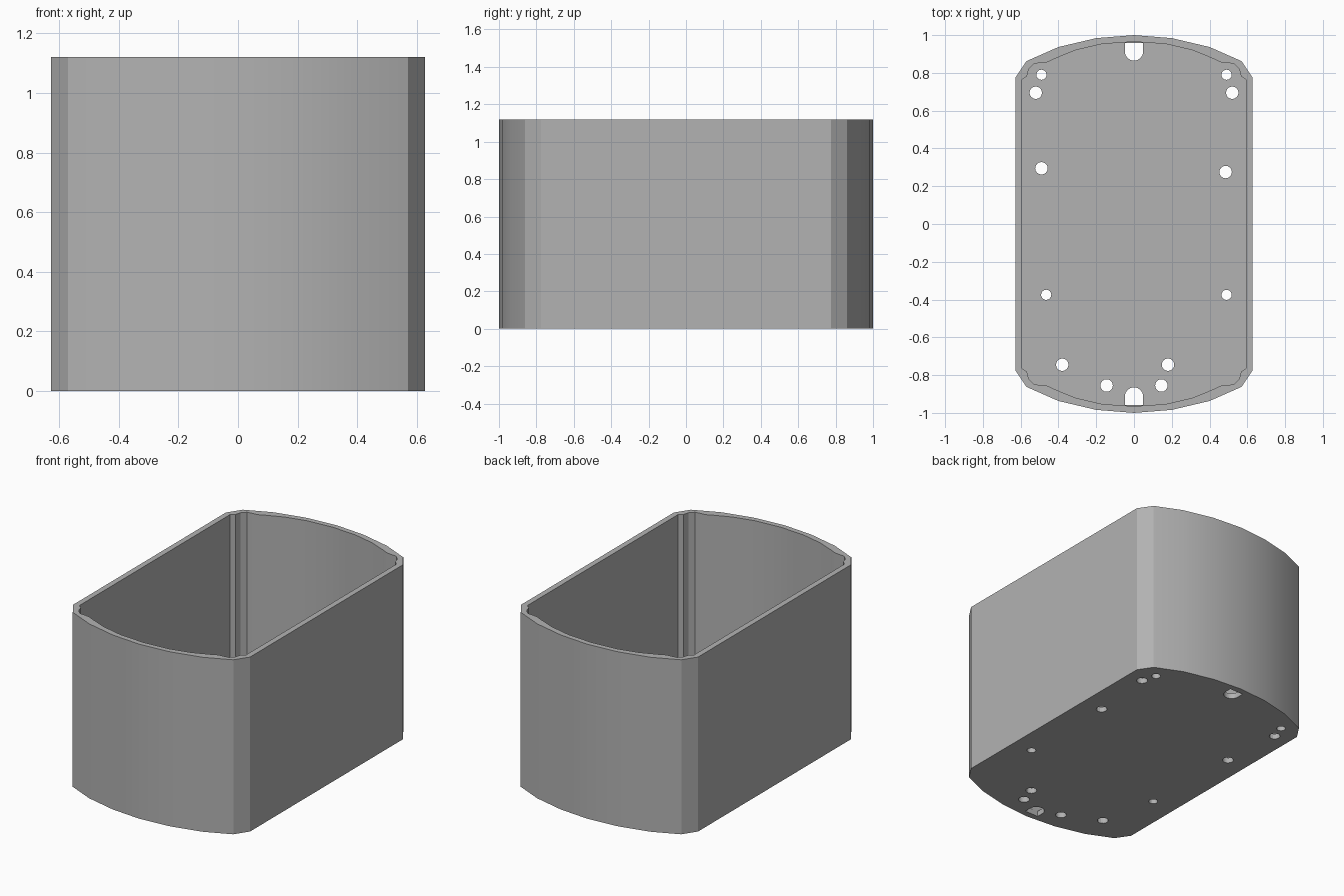
import bpy, bmesh, math

cube = bpy.data.objects.get("Cube")
if cube:
    bpy.data.objects.remove(cube, do_unlink=True)

HEIGHT, FLOOR = 1.12, 0.035

grey = bpy.data.materials.new("plain grey")
grey.use_nodes = True
colour = (0.45, 0.45, 0.45, 1)
grey.diffuse_color = colour
grey.node_tree.nodes["Principled BSDF"].inputs["Base Color"].default_value = colour


def outline(quarter):
    """Mirror a quarter profile (side to end centre) into a closed loop."""
    half = quarter + [(-x, y) for x, y in reversed(quarter[:-1])]
    return half + [(-x, -y) for x, y in half]


def circle(cx, cy, r, start=0.0, sweep=math.tau, n=16):
    return [(cx + r * math.cos(start + sweep * i / n),
             cy + r * math.sin(start + sweep * i / n)) for i in range(n)]


def prisms(name, loops, z0, z1):
    """Extrude closed outlines between two heights into one object."""
    bm = bmesh.new()
    for loop in loops:
        face = bm.faces.new([bm.verts.new((x, y, z0)) for x, y in loop])
        top = bmesh.ops.extrude_face_region(bm, geom=[face])["geom"]
        verts = [v for v in top if isinstance(v, bmesh.types.BMVert)]
        bmesh.ops.translate(bm, verts=verts, vec=(0, 0, z1 - z0))
    bmesh.ops.recalc_face_normals(bm, faces=bm.faces)
    mesh = bpy.data.meshes.new(name)
    bm.to_mesh(mesh)
    bm.free()
    mesh.materials.append(grey)
    obj = bpy.data.objects.new(name, mesh)
    bpy.context.collection.objects.link(obj)
    return obj


# Outer body: straight sides, chamfered corners, bowed ends
outer = outline([(0.628, 0.775), (0.57, 0.862), (0.4, 0.937), (0.2, 0.984), (0, 1.0)])
body = prisms("box_body", [outer], 0, HEIGHT)

# Cavity with stepped corner ribs
inner = outline([(0.592, 0.765), (0.567, 0.782), (0.557, 0.82), (0.53, 0.849),
                 (0.46, 0.856), (0.42, 0.875), (0.31, 0.92), (0.17, 0.953), (0, 0.965)])
cavity = prisms("cavity_cutter", [inner], FLOOR, HEIGHT + 0.1)

# Round screw and cable holes in the floor
small, large = 0.027, 0.033
holes = [(-0.49, 0.79, small), (0.49, 0.79, small), (-0.52, 0.695, large),
         (0.52, 0.695, large), (-0.49, 0.295, large), (0.485, 0.275, large),
         (-0.465, -0.375, small), (0.49, -0.375, small), (-0.38, -0.745, large),
         (0.18, -0.745, large), (-0.145, -0.855, large), (0.145, -0.855, large)]
loops = [circle(*h) for h in holes]

# Round-nosed slots at both ends
w = 0.048
nose = circle(0, 0.913, w, math.pi, math.pi) + [(w, 0.913), (w, 0.958), (-w, 0.958)]
loops += [nose, [(-x, -y) for x, y in nose]]
drills = prisms("floor_hole_cutter", loops, -0.1, FLOOR + 0.1)

# Cut, then discard the cutters
bpy.ops.object.select_all(action="DESELECT")
bpy.context.view_layer.objects.active = body
body.select_set(True)
for cutter in (cavity, drills):
    cutter.hide_render = True
    mod = body.modifiers.new(cutter.name, "BOOLEAN")
    mod.operation = "DIFFERENCE"
    mod.solver = "EXACT"
    mod.object = cutter
    bpy.ops.object.modifier_apply(modifier=mod.name)
    bpy.data.objects.remove(cutter, do_unlink=True)

bpy.ops.object.shade_smooth_by_angle(angle=math.radians(20))
